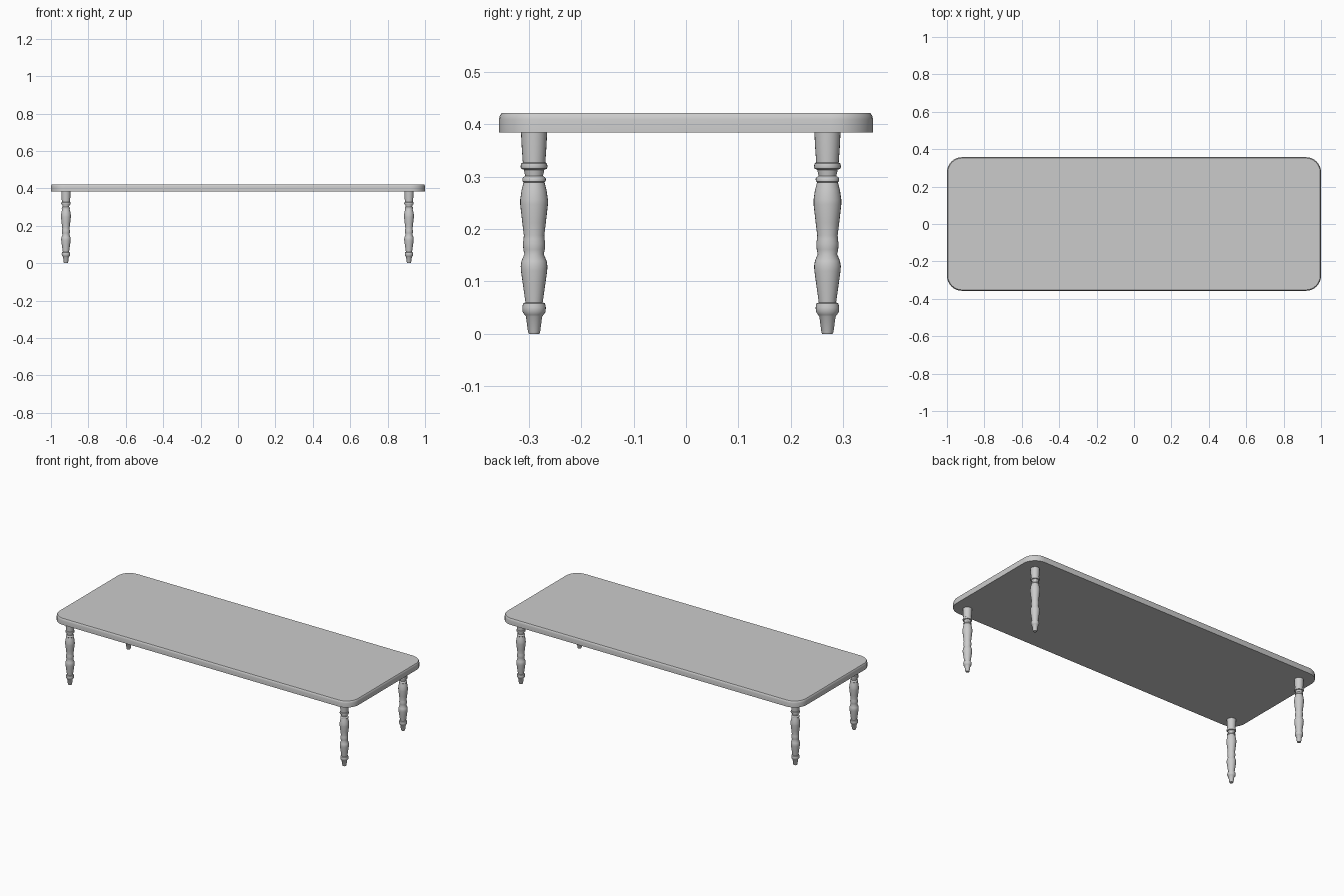
import bpy, bmesh, math

if "Cube" in bpy.data.objects:
    bpy.data.objects.remove(bpy.data.objects["Cube"])

def finish(name, bm, angle):
    bmesh.ops.recalc_face_normals(bm, faces=bm.faces)
    me = bpy.data.meshes.new(name)
    bm.to_mesh(me)
    bm.free()
    ob = bpy.data.objects.new(name, me)
    bpy.context.collection.objects.link(ob)
    bpy.ops.object.select_all(action='DESELECT')
    ob.select_set(True)
    bpy.context.view_layer.objects.active = ob
    bpy.ops.object.shade_smooth_by_angle(angle=math.radians(angle))
    return ob

def loft(bm, rings):
    # Join stacked rings of equal length and cap both ends
    loops = [[bm.verts.new(p) for p in ring] for ring in rings]
    n = len(loops[0])
    for a, b in zip(loops, loops[1:]):
        for i in range(n):
            j = (i + 1) % n
            bm.faces.new((a[i], a[j], b[j], b[i]))
    bm.faces.new(loops[0][::-1])
    bm.faces.new(loops[-1])

def rounded_rect(hx, hy, r, z, seg=8):
    pts = []
    for k, (sx, sy) in enumerate(((1, 1), (-1, 1), (-1, -1), (1, -1))):
        for i in range(seg + 1):
            a = math.pi / 2 * (k + i / seg)
            pts.append((sx * (hx - r) + r * math.cos(a),
                        sy * (hy - r) + r * math.sin(a), z))
    return pts

# Table top: rounded slab with a softened upper rim
bm = bmesh.new()
loft(bm, [rounded_rect(1 - d, 0.357 - d, 0.08 - d, z) for d, z in
          ((0, 0.384), (0, 0.409), (0.0015, 0.416), (0.005, 0.421))])
finish("table_top", bm, 40)

# Turned leg profile: (radius, height)
PROFILE = [(0.010, 0), (0.0115, 0.003), (0.0155, 0.033), (0.018, 0.036),
           (0.022, 0.042), (0.0225, 0.050), (0.021, 0.058), (0.0165, 0.060),
           (0.0215, 0.095), (0.025, 0.120), (0.0255, 0.129), (0.024, 0.139),
           (0.0185, 0.152), (0.0205, 0.161), (0.0212, 0.172), (0.020, 0.181),
           (0.0195, 0.188), (0.0225, 0.212), (0.0265, 0.247), (0.0265, 0.256),
           (0.024, 0.273), (0.020, 0.289), (0.0222, 0.291), (0.0225, 0.296),
           (0.0205, 0.299), (0.017, 0.301), (0.0195, 0.313), (0.0245, 0.315),
           (0.0258, 0.319), (0.0245, 0.325), (0.0215, 0.327), (0.0235, 0.355),
           (0.025, 0.385)]
SIDES = 24

# Four legs
for side, x in (("left", -0.92), ("right", 0.914)):
    for end, y in (("front", -0.29), ("back", 0.27)):
        bm = bmesh.new()
        loft(bm, [[(x + r * math.cos(2 * math.pi * i / SIDES),
                    y + r * math.sin(2 * math.pi * i / SIDES), z)
                   for i in range(SIDES)] for r, z in PROFILE])
        finish(f"{end}_{side}_leg", bm, 40)
